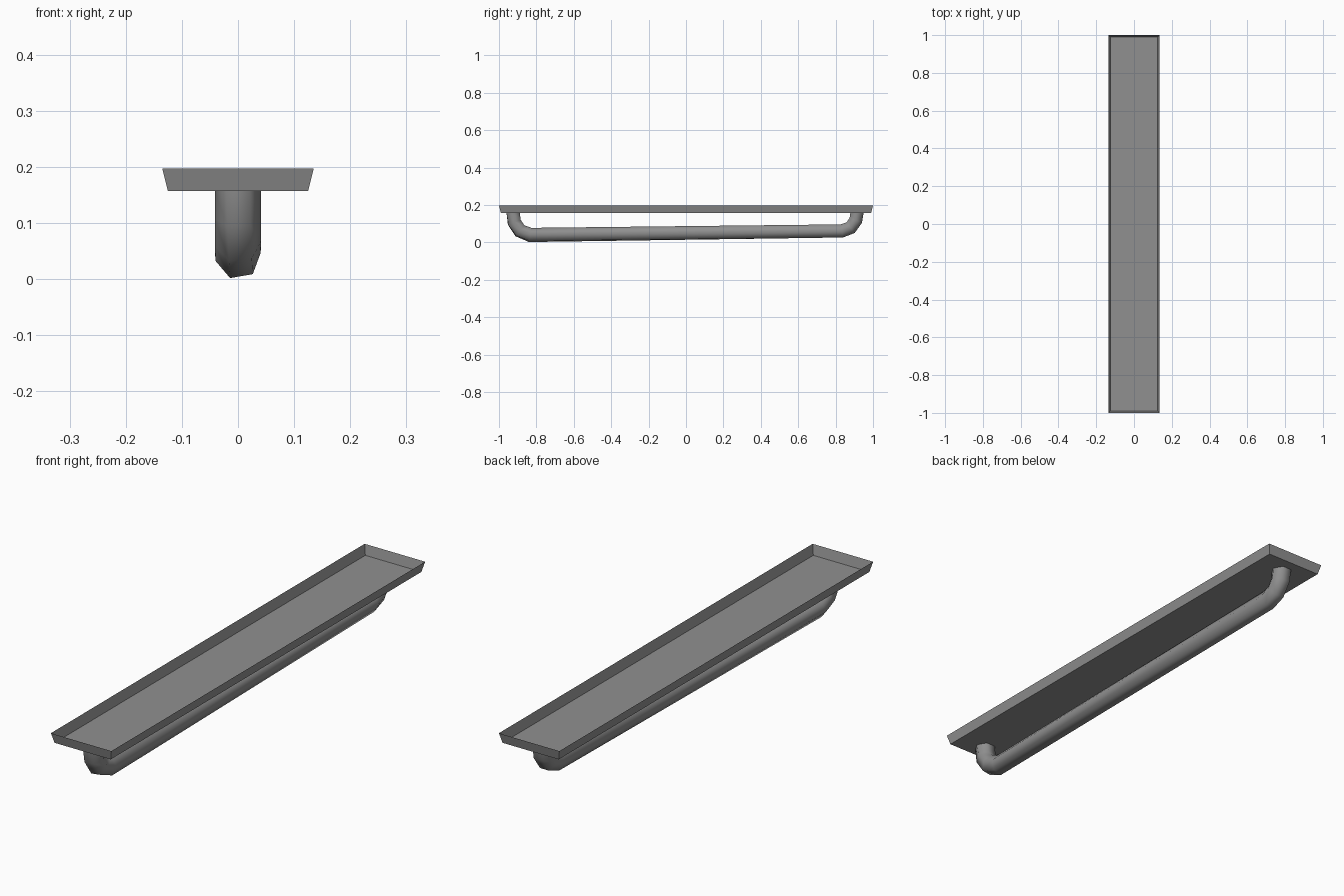
import bpy, bmesh, math
from mathutils import Vector

if "Cube" in bpy.data.objects:
    bpy.data.objects.remove(bpy.data.objects["Cube"])

grey = bpy.data.materials.new("mid grey")
grey.diffuse_color = (0.28, 0.28, 0.28, 1)
grey.use_nodes = True
grey.node_tree.nodes["Principled BSDF"].inputs["Base Color"].default_value = grey.diffuse_color


def add_object(name, bm):
    mesh = bpy.data.meshes.new(name)
    bm.to_mesh(mesh)
    bm.free()
    mesh.materials.append(grey)
    obj = bpy.data.objects.new(name, mesh)
    bpy.context.collection.objects.link(obj)
    return obj


def bridge(bm, a, b):
    n = len(a)
    for i in range(n):
        bm.faces.new((a[i], a[(i + 1) % n], b[(i + 1) % n], b[i]))


# Shallow open tray with flared thin walls
bm = bmesh.new()
corners = [(-1, -1), (1, -1), (1, 1), (-1, 1)]
low = [bm.verts.new((0.125 * x, 0.99 * y, 0.157)) for x, y in corners]
high = [bm.verts.new((0.135 * x, 1.0 * y, 0.197)) for x, y in corners]
bm.faces.new(low[::-1])
bridge(bm, low, high)
add_object("tray", bm)

# Six-sided bent handle under the tray: (y, z, twist in degrees)
path = [(-0.924, 0.157, 0), (-0.918, 0.107, 3), (-0.888, 0.062, 7),
        (-0.833, 0.0395, 10),
        (0.833, 0.061, 0), (0.880, 0.078, 0), (0.908, 0.118, 0),
        (0.914, 0.157, 0)]
RADIUS, SIDES = 0.041, 6
points = [Vector((0, y, z)) for y, z, _ in path]
bm = bmesh.new()
rings = []
for i, p in enumerate(points):
    if i == 0:
        t = Vector((0, 0, -1))
    elif i == len(points) - 1:
        t = Vector((0, 0, 1))
    else:
        t = (p - points[i - 1]).normalized() + (points[i + 1] - p).normalized()
        t.normalize()
    normal = Vector((0, -t.z, t.y))
    ring = []
    for k in range(SIDES):
        a = 2 * math.pi * k / SIDES + math.radians(path[i][2])
        ring.append(bm.verts.new(p + RADIUS * (math.cos(a) * Vector((1, 0, 0))
                                               + math.sin(a) * normal)))
    rings.append(ring)
for a, b in zip(rings, rings[1:]):
    bridge(bm, a, b)
bmesh.ops.recalc_face_normals(bm, faces=bm.faces[:])
for f in bm.faces:
    f.smooth = True
add_object("handle", bm)
